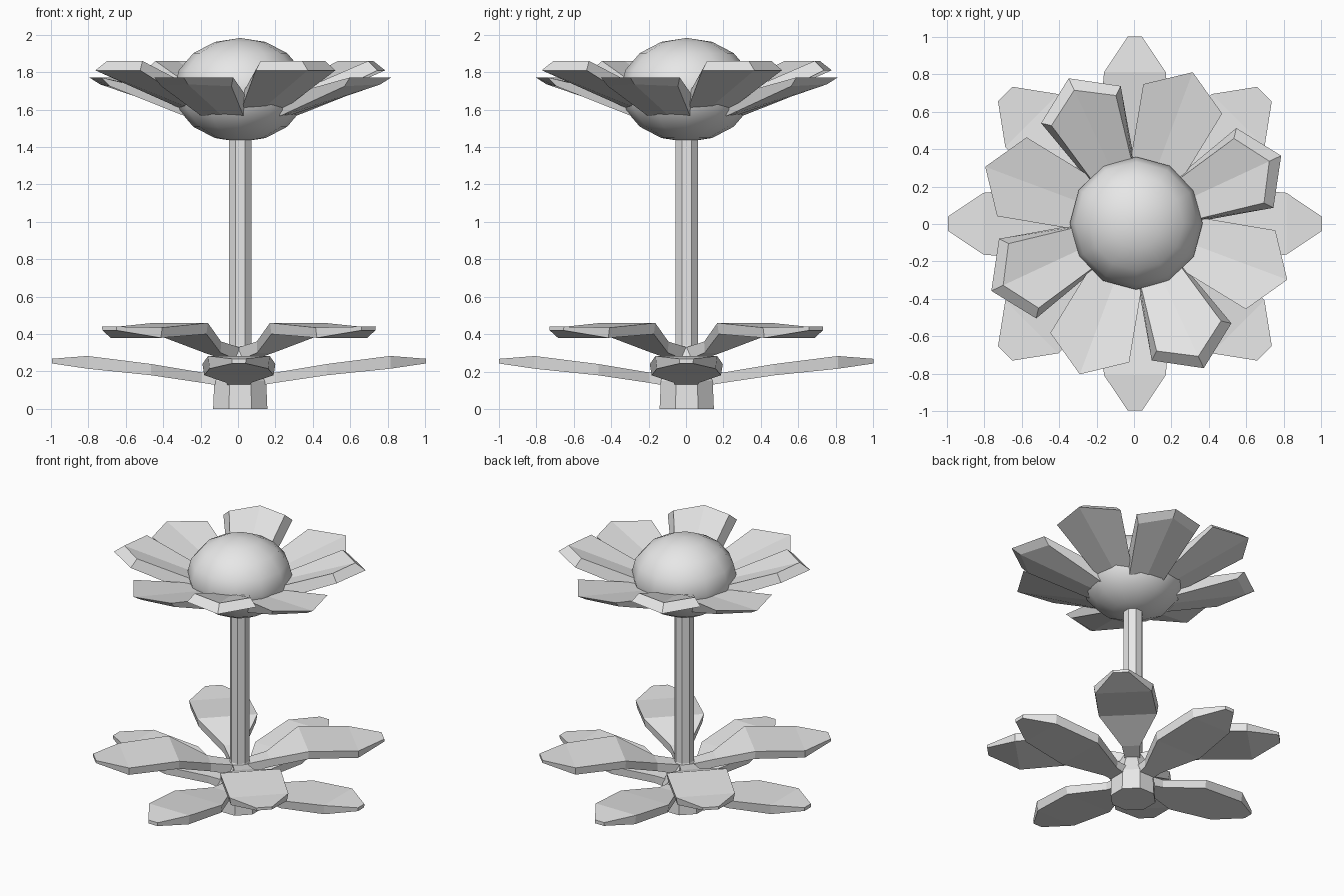
import bpy, bmesh, math
from mathutils import Matrix, Vector

cube = bpy.data.objects.get("Cube")
if cube:
    bpy.data.objects.remove(cube, do_unlink=True)

GREY = bpy.data.materials.new("plain_grey")
GREY.use_nodes = True
colour = (0.8, 0.8, 0.8, 1)
GREY.diffuse_color = colour
GREY.node_tree.nodes["Principled BSDF"].inputs["Base Color"].default_value = colour
CENTRE = Vector((0.012, 0.004, 0))


def finish(bm, name, offset=CENTRE, smooth=False):
    bmesh.ops.recalc_face_normals(bm, faces=bm.faces)
    for f in bm.faces:
        f.smooth = smooth
    mesh = bpy.data.meshes.new(name)
    bm.to_mesh(mesh)
    bm.free()
    mesh.materials.append(GREY)
    obj = bpy.data.objects.new(name, mesh)
    obj.location = offset
    bpy.context.collection.objects.link(obj)
    return obj


def loft(bm, rings, caps=True):
    """Bridge equal-length rings of points and cap the ends."""
    rows = [[bm.verts.new(p) for p in ring] for ring in rings]
    n = len(rows[0])
    for a, b in zip(rows, rows[1:]):
        for i in range(n):
            j = (i + 1) % n
            bm.faces.new((a[i], a[j], b[j], b[i]))
    bm.faces.new(rows[0])
    bm.faces.new(rows[-1])


def leaf(name, stations, angle):
    """Stations: distance out, half width, top height, bottom height."""
    bm = bmesh.new()
    loft(bm, [[(r, -w, t), (r, w, t), (r, w * 0.95, b), (r, -w * 0.95, b)]
              for r, w, t, b in stations])
    bm.transform(Matrix.Rotation(math.radians(angle), 4, 'Z'))
    finish(bm, name, CENTRE * 0.4)


def petal(name, top, bottom, angle):
    """Each side: base, corner and tip as (distance, half width, height)."""
    bm = bmesh.new()
    sides = []
    for base, corner, tip in (top, bottom):
        pts = [(base[0], -base[1], base[2]), (corner[0], -corner[1], corner[2]),
               tip, (corner[0], corner[1], corner[2]), base,
               (base[0], 0, base[2])]
        v = [bm.verts.new(p) for p in pts]
        bm.faces.new((v[0], v[1], v[2], v[5]))
        bm.faces.new((v[5], v[2], v[3], v[4]))
        sides.append(v)
    a, b = sides
    for i in range(6):
        j = (i + 1) % 6
        bm.faces.new((a[i], a[j], b[j], b[i]))
    bm.transform(Matrix.Rotation(math.radians(angle), 4, 'Z'))
    finish(bm, name)


# Octagonal foot tapering into the stem
bm = bmesh.new()
profile = [(0.157, 0), (0.15, 0.15), (0.1, 0.27), (0.066, 0.34), (0.066, 1.5)]
loft(bm, [[(r * math.cos((k + 0.5) * math.pi / 4), r * math.sin((k + 0.5) * math.pi / 4), z)
           for k in range(8)] for r, z in profile])
finish(bm, "stem")

# Flattened flower centre
bm = bmesh.new()
bmesh.ops.create_uvsphere(bm, u_segments=12, v_segments=8, radius=1)
bm.transform(Matrix.Translation((0, 0, 1.705)) @ Matrix.Diagonal((0.355, 0.355, 0.278, 1)))
finish(bm, "flower_centre", smooth=True)

# Two tiers of leaves
LOW = [(0.08, 0.06, 0.19, 0.12), (0.2, 0.07, 0.195, 0.14), (0.47, 0.195, 0.24, 0.18),
       (0.81, 0.165, 0.283, 0.215), (1.0, 0.038, 0.268, 0.243)]
HIGH = [(0.05, 0.05, 0.33, 0.26), (0.2, 0.065, 0.36, 0.3), (0.44, 0.205, 0.46, 0.4),
        (0.78, 0.2, 0.435, 0.38), (0.98, 0.055, 0.44, 0.42)]
for k in range(4):
    leaf(f"lower_leaf_{k + 1}", LOW, 90 * k)
    leaf(f"upper_leaf_{k + 1}", HIGH, 90 * k + 45)

# Alternating raised and lowered petals
UP_TOP = ((0.27, 0.11, 1.69), (0.665, 0.19, 1.86), (0.785, 0, 1.86))
UP_BOTTOM = ((0.3, 0.13, 1.61), (0.7, 0.235, 1.81), (0.855, 0, 1.81))
DOWN_TOP = ((0.27, 0.14, 1.665), (0.71, 0.225, 1.772), (0.862, 0, 1.772))
DOWN_BOTTOM = ((0.27, 0.12, 1.565), (0.67, 0.2, 1.725), (0.8, 0, 1.735))
for k in range(4):
    petal(f"raised_petal_{k + 1}", UP_TOP, UP_BOTTOM, 90 * k + 25)
    petal(f"lowered_petal_{k + 1}", DOWN_TOP, DOWN_BOTTOM, 90 * k + 69.5)
